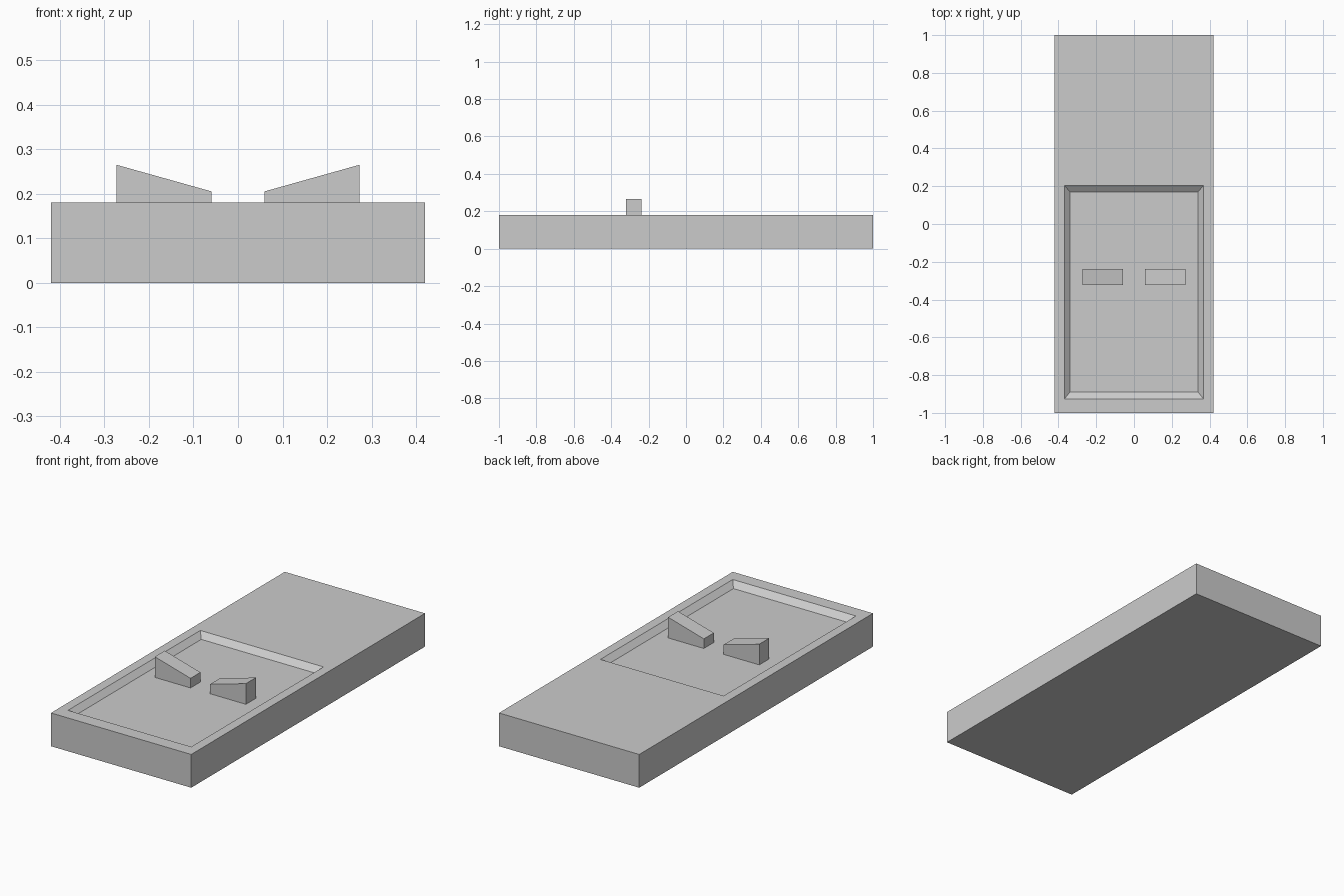
import bpy, bmesh

if "Cube" in bpy.data.objects:
    bpy.data.objects.remove(bpy.data.objects["Cube"])

TOP, FLOOR = 0.18, 0.153


def make_object(name, bm):
    bmesh.ops.recalc_face_normals(bm, faces=bm.faces)
    mesh = bpy.data.meshes.new(name)
    bm.to_mesh(mesh)
    bm.free()
    obj = bpy.data.objects.new(name, mesh)
    bpy.context.collection.objects.link(obj)
    return obj


def loft(name, rings):
    """Join equal-sized closed rings with quads and cap both ends."""
    bm = bmesh.new()
    loops = [[bm.verts.new(p) for p in ring] for ring in rings]
    for a, b in zip(loops, loops[1:]):
        for i in range(len(a)):
            j = (i + 1) % len(a)
            bm.faces.new((a[i], a[j], b[j], b[i]))
    bm.faces.new(loops[0])
    bm.faces.new(loops[-1])
    return make_object(name, bm)


def rect(half_x, y0, y1, z):
    return [(-half_x, y0, z), (half_x, y0, z), (half_x, y1, z), (-half_x, y1, z)]


# Slab body with a bevelled shallow recess in the front part of its top
loft("slab_body", [
    rect(0.42, -1.0, 1.0, 0.0),
    rect(0.42, -1.0, 1.0, TOP),
    rect(0.369, -0.927, 0.205, TOP),
    rect(0.339, -0.89, 0.17, FLOOR),
])

# Pair of sloped wedges standing on the recess floor
profile = [(0.059, FLOOR), (0.273, FLOOR), (0.273, 0.265), (0.059, 0.205)]
for side, label in ((-1, "left"), (1, "right")):
    loft(f"{label}_wedge", [[(side * x, y, z) for x, z in profile]
                            for y in (-0.322, -0.237)])
